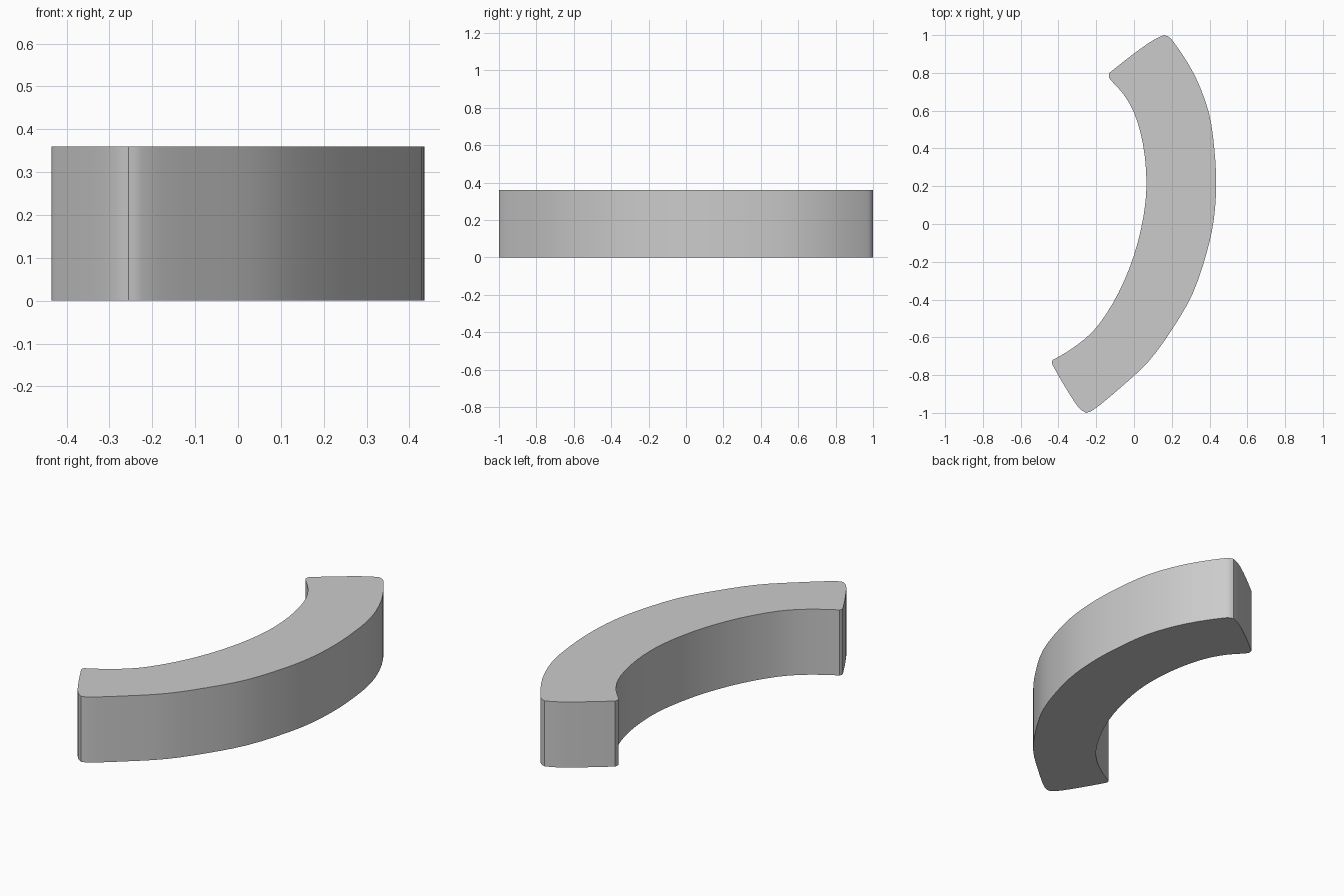
import bpy, bmesh, math
from mathutils import Vector

if "Cube" in bpy.data.objects:
    bpy.data.objects.remove(bpy.data.objects["Cube"])

HEIGHT = 0.36

# Outline runs seen from above, clockwise; each run is smoothed separately
outer = [(0.16, 1.0), (0.185, 0.99), (0.21, 0.963), (0.32, 0.79), (0.396, 0.59), (0.425, 0.4),
         (0.435, 0.21), (0.422, 0.02), (0.388, -0.14), (0.31, -0.37), (0.2, -0.56),
         (0.075, -0.73), (-0.06, -0.855), (-0.225, -0.99), (-0.255, -1.0)]
outer[12:13] = [(-0.07, -0.865)]
lower_end = [(-0.255, -1.0), (-0.29, -0.975), (-0.36, -0.87), (-0.415, -0.775),
             (-0.435, -0.735), (-0.43, -0.72)]
inner = [(-0.43, -0.72), (-0.36, -0.68), (-0.265, -0.612), (-0.185, -0.53), (-0.08, -0.36), (0.0, -0.165),
         (0.05, 0.04), (0.066, 0.21), (0.048, 0.42), (0.0, 0.59), (-0.058, 0.69),
         (-0.125, 0.765), (-0.133, 0.78), (-0.13, 0.8)]
upper_end = [(-0.13, 0.8), (-0.01, 0.895), (0.11, 0.978), (0.16, 1.0)]


def smooth_run(points, steps=3):
    """Centripetal spline through the points, without the last one."""
    p = [Vector(q) for q in points]
    p = [2 * p[0] - p[1]] + p + [2 * p[-1] - p[-2]]
    out = []
    for a, b, c, d in zip(p, p[1:], p[2:], p[3:]):
        t1 = (b - a).length ** 0.5
        t2 = t1 + (c - b).length ** 0.5
        t3 = t2 + (d - c).length ** 0.5
        for i in range(steps):
            t = t1 + (t2 - t1) * i / steps
            ab = a.lerp(b, t / t1)
            bc = b.lerp(c, (t - t1) / (t2 - t1))
            cd = c.lerp(d, (t - t2) / (t3 - t2))
            out.append(ab.lerp(bc, t / t2).lerp(bc.lerp(cd, (t - t1) / (t3 - t1)), (t - t1) / (t2 - t1)))
    return out


outline = [p for run in (outer, lower_end, inner, upper_end) for p in smooth_run(run)]

# Curved block: base face extruded straight up
bm = bmesh.new()
base = bm.faces.new([bm.verts.new((p.x, p.y, 0)) for p in outline])
top = bmesh.ops.extrude_face_region(bm, geom=[base], use_keep_orig=True)
bmesh.ops.translate(bm, vec=(0, 0, HEIGHT),
                    verts=[g for g in top["geom"] if isinstance(g, bmesh.types.BMVert)])
bmesh.ops.recalc_face_normals(bm, faces=bm.faces)
mesh = bpy.data.meshes.new("curved_block")
bm.to_mesh(mesh)
bm.free()
block = bpy.data.objects.new("curved_block", mesh)
bpy.context.collection.objects.link(block)
bpy.context.view_layer.objects.active = block
block.select_set(True)
bpy.ops.object.shade_smooth_by_angle(angle=math.radians(35))
